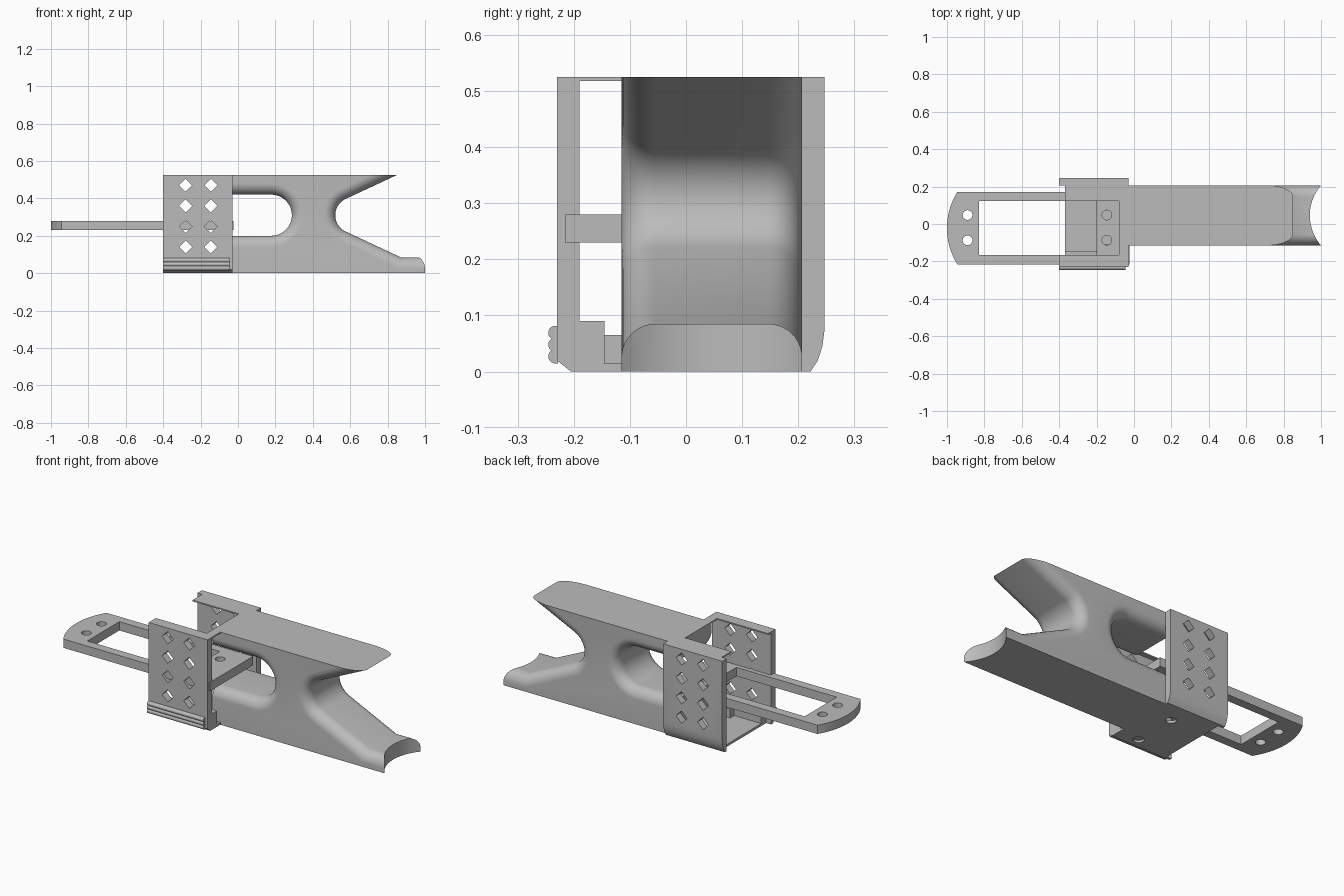
import bpy, bmesh, math
from mathutils import Vector, Matrix

cube = bpy.data.objects.get("Cube")
if cube:
    bpy.data.objects.remove(cube, do_unlink=True)

GREY = (0.5, 0.5, 0.5, 1)
mat = bpy.data.materials.new("plain grey")
mat.use_nodes = True
mat.diffuse_color = GREY
mat.node_tree.nodes["Principled BSDF"].inputs["Base Color"].default_value = GREY


def make(name, bm):
    bmesh.ops.recalc_face_normals(bm, faces=bm.faces)
    me = bpy.data.meshes.new(name)
    bm.to_mesh(me)
    bm.free()
    me.materials.append(mat)
    ob = bpy.data.objects.new(name, me)
    bpy.context.collection.objects.link(ob)
    return ob


def loft(name, rings):
    """Skin a list of equal-length point rings and cap both ends."""
    bm = bmesh.new()
    loops = [[bm.verts.new(p) for p in ring] for ring in rings]
    n = len(loops[0])
    for a, b in zip(loops, loops[1:]):
        for i in range(n):
            j = (i + 1) % n
            bm.faces.new((a[i], a[j], b[j], b[i]))
    bm.faces.new(loops[0])
    bm.faces.new(loops[-1])
    return make(name, bm)


def box(name, x0, x1, y0, y1, z0, z1):
    return loft(name, [[(x0, y0, z), (x1, y0, z), (x1, y1, z), (x0, y1, z)] for z in (z0, z1)])


def along_x(name, x0, x1, profile):
    return loft(name, [[(x, y, z) for y, z in profile] for x in (x0, x1)])


def rod(loc, radius, length, axis="Z", sides=24):
    bm = bmesh.new()
    turn = Matrix.Rotation(math.pi / 2, 4, "X") if axis == "Y" else Matrix()
    bmesh.ops.create_cone(bm, cap_ends=True, segments=sides, radius1=radius, radius2=radius,
                          depth=length, matrix=Matrix.Translation(loc) @ turn)
    return make("cutter", bm)


def activate(ob):
    bpy.ops.object.select_all(action="DESELECT")
    ob.select_set(True)
    bpy.context.view_layer.objects.active = ob


def cut(ob, cutters):
    activate(ob)
    for c in cutters:
        m = ob.modifiers.new("cut", "BOOLEAN")
        m.operation, m.solver, m.object = "DIFFERENCE", "EXACT", c
        bpy.ops.object.modifier_apply(modifier=m.name)
        bpy.data.objects.remove(c, do_unlink=True)


def smooth(ob, angle=30):
    activate(ob)
    bpy.ops.object.shade_smooth_by_angle(angle=math.radians(angle))


def grow(points, d):
    """Mitred outward offset of a counter-clockwise outline."""
    out = []
    for i, p in enumerate(points):
        a = (p - points[i - 1]).normalized()
        b = (points[(i + 1) % len(points)] - p).normalized()
        na, nb = Vector((a.y, -a.x)), Vector((b.y, -b.x))
        out.append(p + (na + nb) * d / (1 + na.dot(nb)))
    return out


def arc(cx, cz, r, a0, a1, n=24):
    angles = [math.radians(a0 + (a1 - a0) * i / n) for i in range(n + 1)]
    return [Vector((cx + r * math.cos(a), cz + r * math.sin(a))) for a in angles]


# Body block, opened by flared cutters that leave rounded rims
FRONT, BACK, RIM, MID = -0.115, 0.207, 0.06, 0.31


def flared(outline):
    steps = [math.radians(9 * i) for i in range(11)]
    half = [(RIM * (1 - math.cos(a)), RIM * (1 - math.sin(a))) for a in steps]
    half = [(-0.05, RIM)] + half
    stations = [(FRONT + t, d) for t, d in half] + [(BACK - t, d) for t, d in reversed(half)]
    return loft("cutter", [[(p.x, y, p.y) for p in grow(outline, d)] for y, d in stations])


body = box("body", -0.08, 1.0, FRONT, BACK, 0, 0.525)
slot = [Vector((-0.4, MID - 0.11))] + arc(0.178, MID, 0.11, -90, 90) + [Vector((-0.4, MID + 0.11))]
notch = arc(0.616, MID, 0.096, 115, 245)
notch += [Vector((0.87, 0.085)), Vector((1.3, 0.085)), Vector((1.3, 0.735))]
cut(body, [flared(slot), flared(notch), rod((1.186, 0.046, 0), 0.246, 0.6, sides=96)])
smooth(body)

# Side plates with diamond holes
X0, X1 = -0.4, -0.03


def diamonds(y):
    return [rod((x, y, 0.14 + 0.11 * k), 0.035, 0.2, "Y", 4)
            for x in (-0.28, -0.145) for k in range(4)]


back_plate = along_x("back_plate", X0, X1, [
    (0.207, 0), (0.222, 0), (0.235, 0.02), (0.243, 0.045), (0.247, 0.075),
    (0.247, 0.525), (0.207, 0.525)])
cut(back_plate, diamonds(0.22))
smooth(back_plate)

front_plate = along_x("front_plate", X0, X1, [
    (-0.19, 0), (-0.205, 0), (-0.23, 0.02), (-0.23, 0.525), (-0.19, 0.525)])
cut(front_plate, diamonds(-0.21))

# Grip ribs and latch along the foot of the front plate
for k in range(3):
    ridge = arc(-0.233, 0.027 + 0.021 * k, 0.0125, 90, 270, 10)
    rib = along_x("grip_rib_%d" % (k + 1), X0, -0.045, [(-0.228, ridge[-1].y)] +
                  [tuple(p) for p in reversed(ridge)] + [(-0.228, ridge[0].y)])
    smooth(rib)
along_x("latch_block", -0.37, X1, [
    (-0.2, 0.012), (-0.145, 0.012), (-0.145, 0.09), (-0.192, 0.09), (-0.2, 0.082)])
box("latch_step", -0.2, -0.06, -0.146, -0.11, 0.012, 0.065)

# Thin bottom sheet and the top flanges
bottom_sheet = box("bottom_sheet", -0.37, X1, -0.2, 0.21, 0, 0.014)
cut(bottom_sheet, [rod((-0.155, y, 0), 0.028, 0.1) for y in (0.1, -0.15)])
box("back_flange", -0.37, X1, 0.122, 0.21, 0.518, 0.525)
box("front_flange", X0, X1, -0.192, -0.165, 0.518, 0.525)
box("cross_flange", -0.08, X1, -0.166, 0.123, 0.518, 0.525)

# Sliding frame with a rounded outer end, window and screw holes
end = arc(-0.634, -0.022, 0.366, 148, 212)
outline = [(p.x, p.y) for p in end] + [(-0.025, -0.216), (-0.025, 0.172)]
slider = loft("slider_frame", [[(x, y, z) for x, y in outline] for z in (0.23, 0.28)])
holes = [rod((x, y, 0.25), 0.026, 0.2) for x in (-0.89, -0.145) for y in (0.048, -0.087)]
cut(slider, [box("cutter", -0.83, -0.2, -0.165, 0.122, 0.1, 0.4)] + holes)
smooth(slider)
